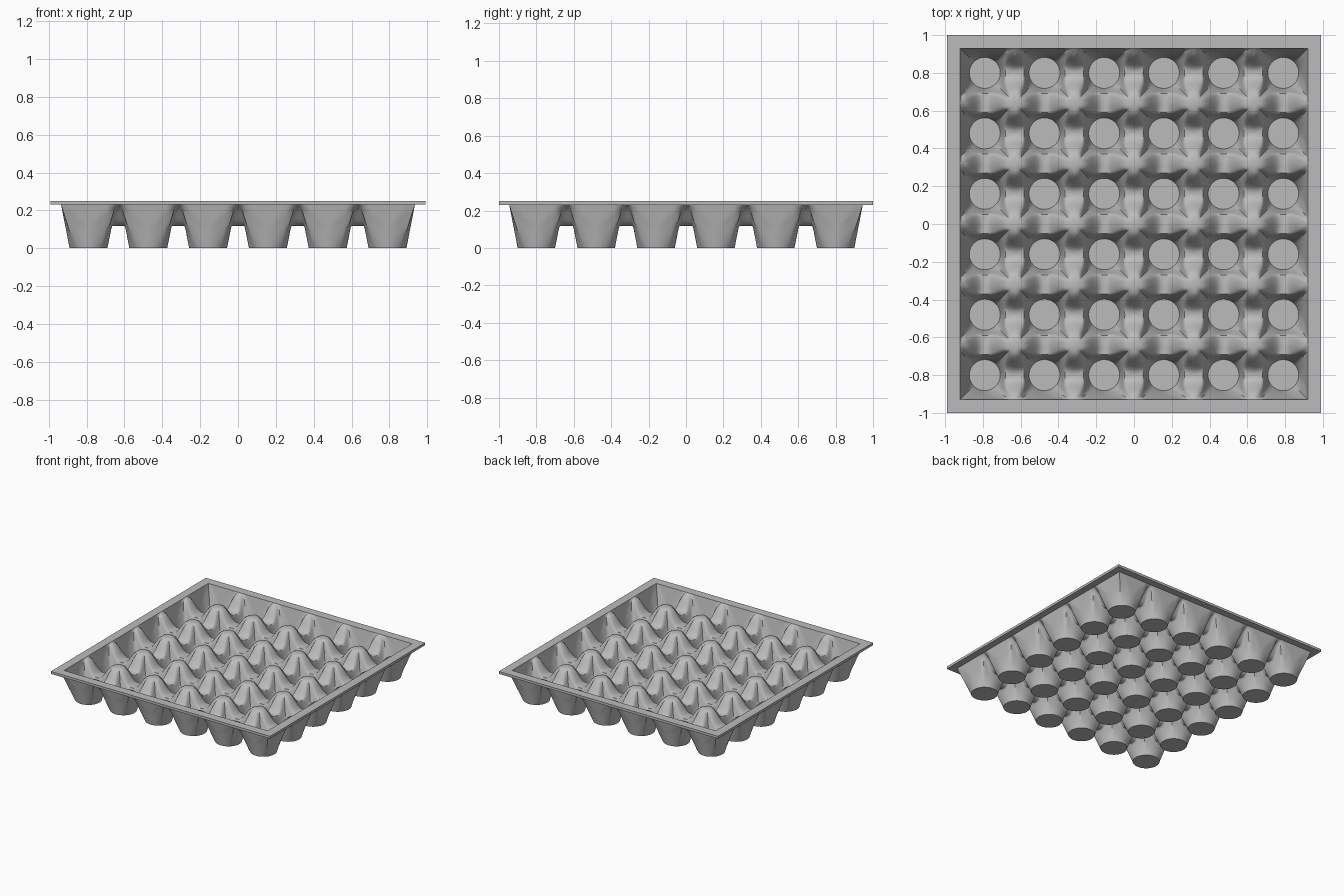
import bpy, bmesh, math

if "Cube" in bpy.data.objects:
    bpy.data.objects.remove(bpy.data.objects["Cube"], do_unlink=True)

N = 6                          # cups per side
HALF_X, HALF_Y = 0.158, 0.16   # half the cup spacing
SIDE, RINGS = 14, 14           # mesh resolution of one cup
RIM_X, RIM_Y, RIM_TOP, RIM_LOW = 0.99, 1.0, 0.25, 0.23

grey = bpy.data.materials.new("pulp_grey")
grey.use_nodes = True
colour = (0.5, 0.5, 0.5, 1)
grey.diffuse_color = colour
bsdf = grey.node_tree.nodes["Principled BSDF"]
bsdf.inputs["Base Color"].default_value = colour
bsdf.inputs["Roughness"].default_value = 0.8


def finish(name, bm):
    bmesh.ops.remove_doubles(bm, verts=bm.verts, dist=0.0002)
    mesh = bpy.data.meshes.new(name)
    bm.to_mesh(mesh)
    bm.free()
    mesh.materials.append(grey)
    obj = bpy.data.objects.new(name, mesh)
    bpy.context.collection.objects.link(obj)
    bpy.ops.object.select_all(action="DESELECT")
    obj.select_set(True)
    bpy.context.view_layer.objects.active = obj
    bpy.ops.object.shade_smooth_by_angle(angle=math.radians(50))


def soft_min(a, b, k=0.02):
    h = max(k - abs(a - b), 0) / k
    return min(a, b) - h * h * k / 4


def height(dx, dy, edge, skin):
    """Round cup floor lofted to a square mouth, cut by saddles between peaks."""
    r0, mouth, floor, saddle, top, cap = skin
    d = math.hypot(dx, dy)
    reach = mouth * d / max(abs(dx), abs(dy))
    loft = floor + (top - floor) * (d - r0) / (reach - r0)
    dp = math.hypot(abs(dx) - HALF_X, abs(dy) - HALF_Y)
    t = min(max((0.15 - dp) / (0.15 - cap), 0), 1)
    peak = saddle + (top - saddle) * t * t * (3 - 2 * t)
    z = soft_min(loft, peak)
    # straight outer walls of the border cups
    for dist, sign in ((dx, edge[0]), (dy, edge[1])):
        if sign:
            z = max(z, floor + (top - floor) * (dist * sign - r0) / (mouth - r0))
    return min(max(z, floor), top)


# Points around a unit square, evenly spread in angle
steps = [math.tan(math.pi / 4 * (2 * i / SIDE - 1)) for i in range(SIDE)]
square = ([(1, s) for s in steps] + [(-s, 1) for s in steps]
          + [(-1, -s) for s in steps] + [(s, -1) for s in steps])


def add_cup(bm, i, j, skin, flip):
    cx, cy = (2 * i - N + 1) * HALF_X, (2 * j - N + 1) * HALF_Y
    edge = [(k == N - 1) - (k == 0) for k in (i, j)]
    r0, mouth, floor = skin[:3]
    rings = []
    for k in range(RINGS + 1):
        t = k / RINGS
        ring = []
        for u, v in square:
            length = math.hypot(u, v)
            bx = u * (mouth if u * edge[0] > 0 else HALF_X)
            by = v * (mouth if v * edge[1] > 0 else HALF_Y)
            x = u / length * r0 * (1 - t) + bx * t
            y = v / length * r0 * (1 - t) + by * t
            z = floor if k == 0 else height(x, y, edge, skin)
            ring.append(bm.verts.new((cx + x, cy + y, z)))
        rings.append(ring)
    faces = [rings[0]]
    n = len(square)
    for a, b in zip(rings, rings[1:]):
        for m in range(n):
            q = (m + 1) % n
            faces.append([a[m], b[m], b[q], a[q]])
    for f in faces:
        bm.faces.new(f[::-1] if flip else f)


# Skins: floor radius, mouth half width, floor, saddle, top, peak cap radius
INNER = (0.082, 0.13, 0.016, 0.135, RIM_TOP, 0.035)
OUTER = (0.1, 0.145, 0.0, 0.118, RIM_LOW, 0.02)

for name, skin, flip in (("cups_inside", INNER, False), ("cups_underside", OUTER, True)):
    bm = bmesh.new()
    for i in range(N):
        for j in range(N):
            add_cup(bm, i, j, skin, flip)
    finish(name, bm)

# Flat rim around the tray, joined to both skins
bm = bmesh.new()
loops = []
for x, y, z in (((N - 1) * HALF_X + INNER[1], (N - 1) * HALF_Y + INNER[1], RIM_TOP),
                (RIM_X, RIM_Y, RIM_TOP), (RIM_X, RIM_Y, RIM_LOW),
                ((N - 1) * HALF_X + OUTER[1], (N - 1) * HALF_Y + OUTER[1], RIM_LOW)):
    loops.append([bm.verts.new((sx * x, sy * y, z))
                  for sx, sy in ((-1, -1), (1, -1), (1, 1), (-1, 1))])
for a, b in zip(loops, loops[1:]):
    for m in range(4):
        q = (m + 1) % 4
        bm.faces.new((a[m], b[m], b[q], a[q]))
finish("rim", bm)
